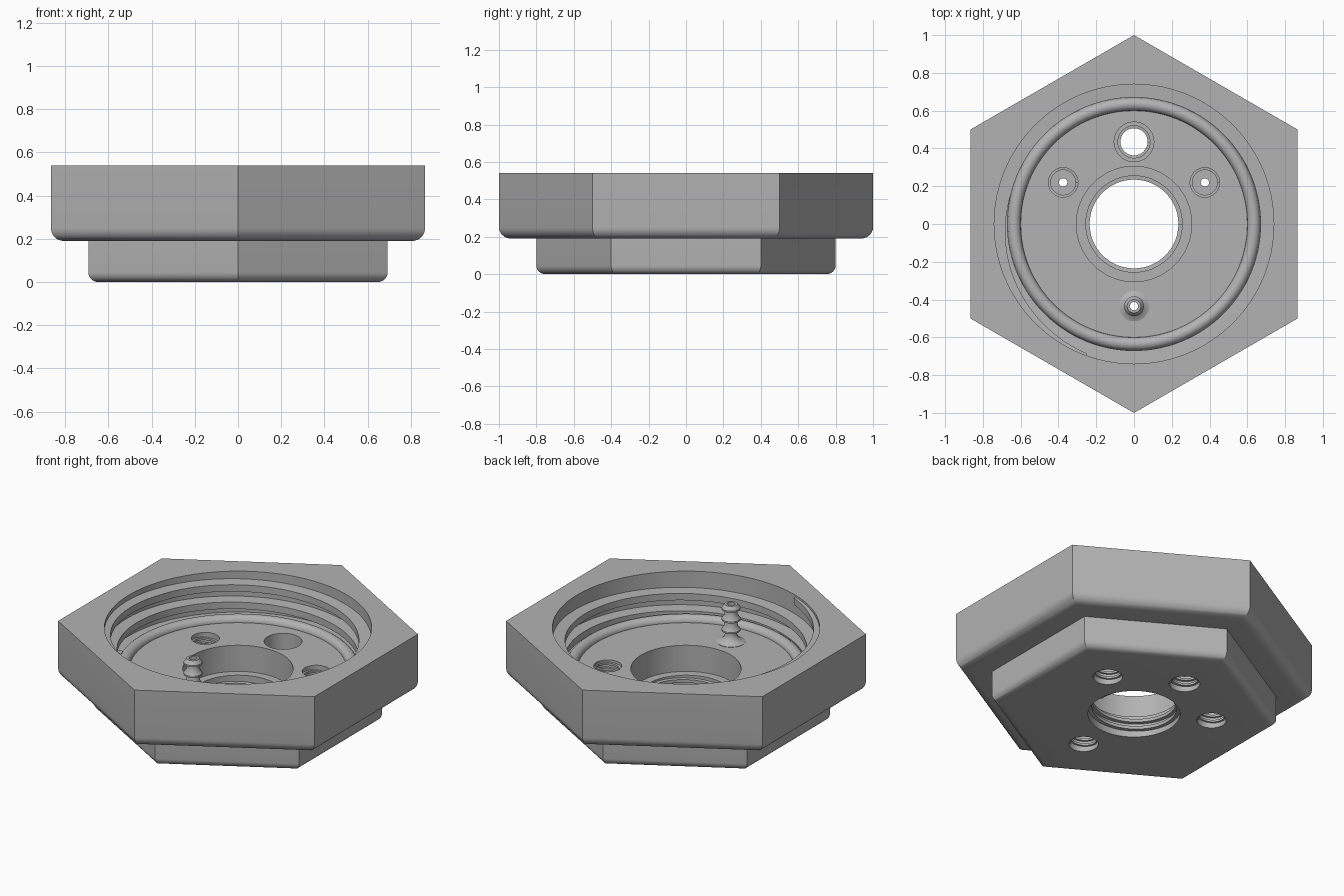
import bpy, bmesh
from math import sin, cos, pi, radians

if "Cube" in bpy.data.objects:
    bpy.data.objects.remove(bpy.data.objects["Cube"])

metal = bpy.data.materials.new("plain grey metal")
metal.use_nodes = True
GREY = (0.45, 0.45, 0.45, 1)
metal.diffuse_color = GREY
metal.node_tree.nodes["Principled BSDF"].inputs["Base Color"].default_value = GREY


def make(name, bm):
    """Turn a bmesh into a grey object."""
    bmesh.ops.recalc_face_normals(bm, faces=bm.faces)
    mesh = bpy.data.meshes.new(name)
    bm.to_mesh(mesh)
    bm.free()
    mesh.materials.append(metal)
    obj = bpy.data.objects.new(name, mesh)
    bpy.context.collection.objects.link(obj)
    return obj


def smooth(obj):
    bpy.ops.object.select_all(action='DESELECT')
    obj.select_set(True)
    bpy.context.view_layer.objects.active = obj
    bpy.ops.object.shade_smooth_by_angle(angle=radians(32))


def hex_prism(name, radius, z0, z1, rounding):
    """Hexagonal block with a rounded lower rim."""
    bm = bmesh.new()
    ring = [bm.verts.new((radius * sin(i * pi / 3), radius * cos(i * pi / 3), z0)) for i in range(6)]
    base = bm.faces.new(ring)
    top = bmesh.ops.extrude_face_region(bm, geom=[base], use_keep_orig=True)["geom"]
    bmesh.ops.translate(bm, vec=(0, 0, z1 - z0), verts=[v for v in top if isinstance(v, bmesh.types.BMVert)])
    bmesh.ops.recalc_face_normals(bm, faces=bm.faces)
    low = [e for e in bm.edges if all(v.co.z < z0 + 0.001 for v in e.verts)]
    bmesh.ops.bevel(bm, geom=low, offset=rounding, segments=8, profile=0.5, affect='EDGES')
    return make(name, bm)


def lathe(name, profile, at=(0, 0), steps=48, closed=False):
    """Spin (radius, z) points round a vertical axis; caps the ends unless closed."""
    bm = bmesh.new()
    rings = [[bm.verts.new((at[0] + r * cos(2 * pi * i / steps), at[1] + r * sin(2 * pi * i / steps), z))
              for i in range(steps)] for r, z in profile]
    pairs = list(zip(rings, rings[1:]))
    if closed:
        pairs.append((rings[-1], rings[0]))
    else:
        bm.faces.new(rings[0])
        bm.faces.new(rings[-1])
    for a, b in pairs:
        for i in range(steps):
            j = (i + 1) % steps
            bm.faces.new((a[i], a[j], b[j], b[i]))
    return make(name, bm)


def thread(name, root, crest, z0, z1, pitch, height, at=(0, 0), end=0, steps=48, fade=0):
    """Helical ridge from centre height z0 to z1, ending at angle end."""
    bm = bmesh.new()
    count = int((z1 - z0) / pitch * steps)
    previous = None
    for k in range(count + 1):
        angle = end - (count - k) * 2 * pi / steps
        z = z1 - (count - k) * pitch / steps
        inner = crest + (root - crest) * 0.85 * max(0, 1 - (count - k) / fade) if fade else crest
        outline = [(root + 0.008, -height / 2), (inner, -height * 0.4),
                   (inner, height * 0.4), (root + 0.008, height / 2)]
        ring = [bm.verts.new((at[0] + r * cos(angle), at[1] + r * sin(angle), z + dz)) for r, dz in outline]
        if previous:
            for i in range(4):
                j = (i + 1) % 4
                bm.faces.new((previous[i], previous[j], ring[j], ring[i]))
        if k in (0, count):
            bm.faces.new(ring)
        previous = ring
    smooth(make(name, bm))


def combine(body, tool, operation):
    """Apply a boolean and drop the tool."""
    mod = body.modifiers.new("combine", 'BOOLEAN')
    mod.operation, mod.solver, mod.object = operation, 'EXACT', tool
    bpy.context.view_layer.objects.active = body
    bpy.ops.object.modifier_apply(modifier=mod.name)
    bpy.data.objects.remove(tool)


FLOOR, LEDGE, TOP = 0.29, 0.13, 0.54
HOLE = 0.435                                   # distance of small holes from the axis
back, front = (0, HOLE), (0, -HOLE)
sides = [(s * 0.375, 0.22) for s in (-1, 1)]

# Stepped hexagonal body
body = hex_prism("hexagonal_body", 1.0, 0.19, TOP, 0.06)
combine(body, hex_prism("lower_hexagon", 0.8, 0, 0.3, 0.045), 'UNION')

# Round chamber, counterbore and centre hole
combine(body, lathe("chamber_cutter", [(0.255, -0.1), (0.255, LEDGE), (0.305, LEDGE), (0.305, FLOOR),
                                       (0.74, FLOOR), (0.74, 0.7)], steps=128), 'DIFFERENCE')
# Small holes: wide back hole, double-ended side holes, fitting passage
combine(body, lathe("back_cutter", [(0.085, -0.1), (0.085, LEDGE), (0.105, LEDGE), (0.105, 0.4)],
                    back), 'DIFFERENCE')
for spot in sides:
    combine(body, lathe("side_cutter", [(0.082, -0.1), (0.082, LEDGE), (0.022, LEDGE), (0.022, 0.16),
                                        (0.078, 0.16), (0.078, 0.4)], spot), 'DIFFERENCE')
combine(body, lathe("front_cutter", [(0.082, -0.1), (0.082, LEDGE), (0.022, LEDGE), (0.022, 0.4)],
                    front), 'DIFFERENCE')
smooth(body)

# Screw threads
thread("chamber_thread", 0.74, 0.67, 0.277, 0.505, 0.106, 0.052, end=radians(250), steps=128, fade=30)
thread("centre_thread", 0.255, 0.235, 0.02, 0.11, 0.045, 0.024, steps=64)
for label, spot in zip(("back", "front", "left", "right"), (back, front, sides[1], sides[0])):
    thread(label + "_lower_thread", 0.082, 0.072, 0.015, 0.115, 0.032, 0.016, spot, steps=32)
for label, spot in zip(("right", "left"), sides):
    thread(label + "_upper_thread", 0.078, 0.066, 0.18, 0.275, 0.032, 0.016, spot, steps=32)

# Sealing ring on the chamber floor
section = [(0.635 + 0.035 * cos(i * pi / 8), FLOOR + 0.035 * sin(i * pi / 8)) for i in range(16)]
smooth(lathe("sealing_ring", section, steps=128, closed=True))

# Barbed hose fitting
barb = [(0.022, 0.28), (0.08, 0.28), (0.08, 0.292), (0.06, 0.3), (0.042, 0.315), (0.034, 0.335)]
for z in (0.35, 0.415, 0.48):
    barb += [(0.034, z), (0.052, z + 0.008), (0.052, z + 0.018), (0.036, z + 0.04)]
barb += [(0.022, 0.52)]
smooth(lathe("hose_fitting", barb, front, closed=True))
